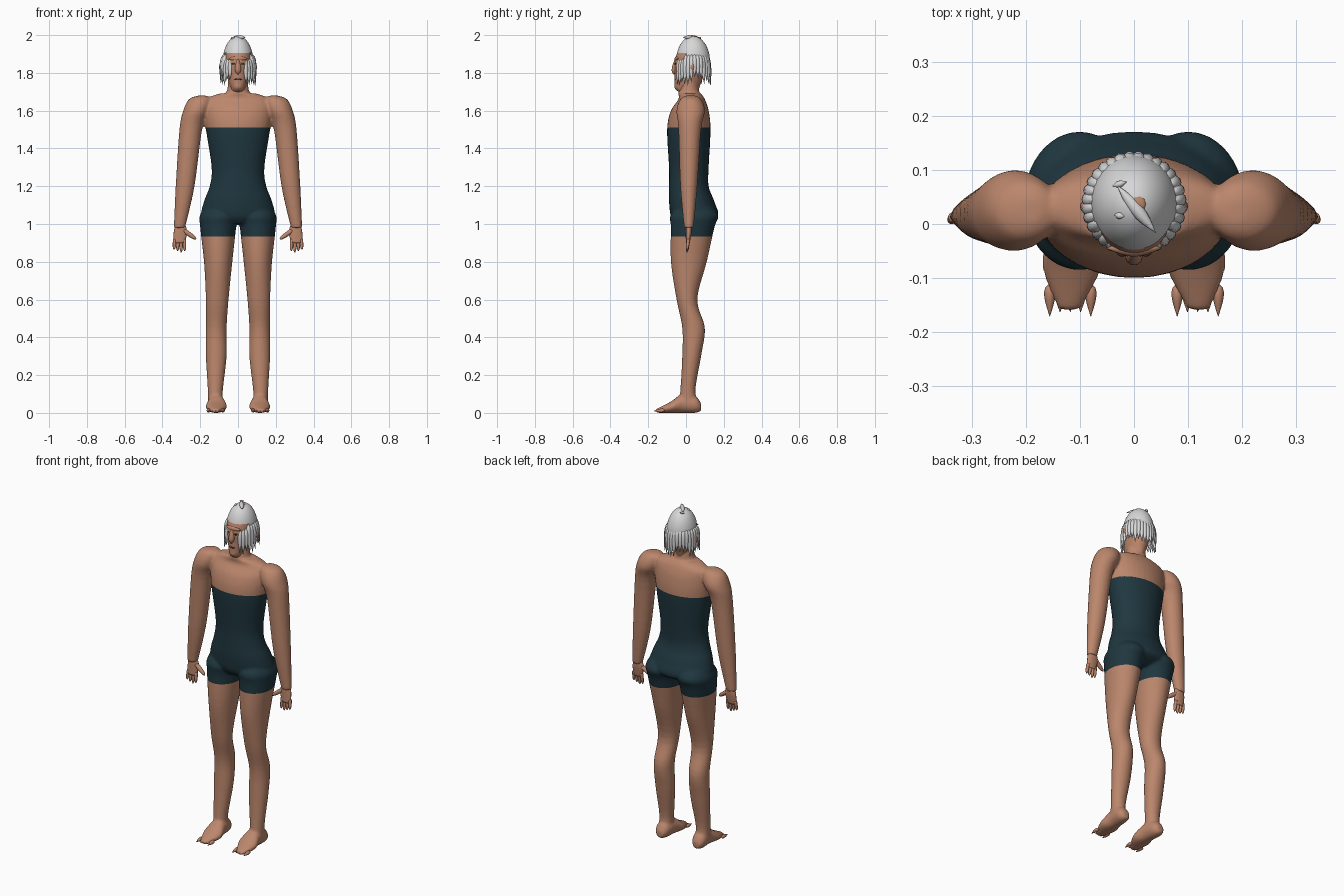
import bpy, bmesh, math, random
from mathutils import Matrix, Vector

random.seed(4)
if "Cube" in bpy.data.objects:
    bpy.data.objects.remove(bpy.data.objects["Cube"])


def material(name, red, green, blue):
    mat = bpy.data.materials.new(name)
    mat.use_nodes = True
    mat.diffuse_color = (red, green, blue, 1)
    shader = mat.node_tree.nodes["Principled BSDF"]
    shader.inputs["Base Color"].default_value = mat.diffuse_color
    shader.inputs["Roughness"].default_value = .8
    return mat


SKIN = material("skin", .5, .24, .15)
SUIT = material("dark teal cloth", .014, .038, .05)
HAIR = material("white hair", .68, .68, .68)
DARK = material("dark brown", .08, .035, .025)


def spline(rows, steps):
    """Catmull-Rom interpolation through rows of numbers."""
    smooth_rows = []
    for i, (start, end) in enumerate(zip(rows, rows[1:])):
        before = rows[max(i - 1, 0)]
        after = rows[min(i + 2, len(rows) - 1)]
        for step in range(steps):
            t = step / steps
            smooth_rows.append([
                b + t * (c - a + t * (2 * a - 5 * b + 4 * c - d + t * (3 * (b - c) + d - a))) / 2
                for a, b, c, d in zip(before, start, end, after)])
    return smooth_rows + [rows[-1]]


def circle(count):
    """Cosine and sine pairs around one turn."""
    angles = [math.tau * k / count for k in range(count)]
    return [(math.cos(angle), math.sin(angle)) for angle in angles]


def skin_rings(bm, rings):
    """Join rings of points into one closed tube."""
    loops = [[bm.verts.new(point) for point in ring] for ring in rings]
    faces = [bm.faces.new(loops[0]), bm.faces.new(loops[-1])]
    for lower, upper in zip(loops, loops[1:]):
        for k in range(len(lower)):
            faces.append(bm.faces.new((lower[k - 1], lower[k], upper[k], upper[k - 1])))
    bmesh.ops.recalc_face_normals(bm, faces=faces)


def loft(bm, rows, side=1, along_y=False):
    """Rows hold position along the axis, then the extents of an oval section."""
    rings = []
    for along, left, right, near, far in spline(rows, 5):
        ring = []
        for cos, sin in circle(32):
            across = side * (left + right + (right - left) * cos) / 2
            depth = (near + far + (far - near) * sin) / 2
            ring.append((across, along, depth) if along_y else (across, depth, along))
        rings.append(ring)
    skin_rings(bm, rings)


def loft_centred(bm, rows):
    loft(bm, [(z, -half, half, front, back) for z, half, front, back in rows])


def spindle(t):
    return math.sin(math.pi * t) + .05


def finger(t):
    return math.sqrt(1.05 - t ** 4)


def lock(t):
    return math.sin(math.pi * t ** .6) + .05


def taper(bm, start, end, radius, profile, samples=8):
    """Straight round piece whose radius follows a profile function."""
    start, end = Vector(start), Vector(end)
    direction = (end - start).normalized()
    u = direction.cross(Vector((0, 1, .1))).normalized()
    v = direction.cross(u)
    rings = []
    for i in range(samples + 1):
        t = i / samples
        centre, size = start.lerp(end, t), radius * profile(t)
        rings.append([centre + size * (u * cos + v * sin) for cos, sin in circle(10)])
    skin_rings(bm, rings)


def finish(bm, name, *materials):
    mesh = bpy.data.meshes.new(name)
    bm.to_mesh(mesh)
    bm.free()
    for mat in materials:
        mesh.materials.append(mat)
    mesh.polygons.foreach_set("use_smooth", [True] * len(mesh.polygons))
    ob = bpy.data.objects.new(name, mesh)
    bpy.context.collection.objects.link(ob)
    return ob


# Body: torso, arms, legs and feet fused into one skin
torso = [(1, .1, -.05, .1), (1.04, .19, -.08, .17), (1.12, .18, -.09, .15), (1.2, .15, -.09, .12),
         (1.3, .14, -.09, .12), (1.5, .17, -.1, .13), (1.6, .18, -.08, .12), (1.66, .17, -.04, .1),
         (1.69, .1, -.04, .08), (1.7, .06, -.04, .07), (1.8, .05, -.02, .06)]
leg = [(1.12, .05, .15, 0, .1), (1.05, 0, .2, -.08, .17), (.98, .01, .2, -.08, .15),
       (.8, .03, .18, -.08, .11), (.6, .05, .17, -.05, .06), (.45, .06, .17, -.02, .1),
       (.3, .06, .17, -.02, .08), (.12, .08, .16, -.03, .05), (.04, .08, .16, -.04, .07)]
foot = [(.08, .1, .14, .01, .05), (.05, .08, .16, 0, .09), (-.02, .07, .16, 0, .1),
        (-.08, .06, .17, 0, .06), (-.16, .1, .14, 0, .02)]
arm = [(1.68, .17, .21, 0, .05), (1.66, .14, .26, -.03, .08), (1.6, .15, .29, -.05, .1),
       (1.5, .19, .31, -.04, .08), (1.2, .23, .33, -.03, .06), (.98, .28, .34, -.01, .04)]
bm = bmesh.new()
loft_centred(bm, torso)
for side in (1, -1):
    loft(bm, leg, side)
    loft(bm, arm, side)
    loft(bm, foot, side, along_y=True)
body = finish(bm, "body", SKIN, SUIT)
fuse = body.modifiers.new("fuse", "REMESH")
fuse.mode, fuse.voxel_size = "VOXEL", .007
relax = body.modifiers.new("relax", "SMOOTH")
relax.factor, relax.iterations = .5, 5
depsgraph = bpy.context.evaluated_depsgraph_get()
fused = bpy.data.meshes.new_from_object(body.evaluated_get(depsgraph))
body.modifiers.clear()
body.data = fused

# Swimsuit: clean cuts at the hems, then colour between them, leaving out the arms
TOP, HEM = 1.51, .935
bm = bmesh.new()
bm.from_mesh(fused)
for height in (TOP, HEM):
    bmesh.ops.bisect_plane(bm, geom=bm.verts[:] + bm.edges[:] + bm.faces[:],
                           plane_co=(0, 0, height), plane_no=(0, 0, 1))
for face in bm.faces:
    centre = face.calc_center_median()
    inner_arm = min(.21, .18 + (TOP - centre.z) / 8)
    face.smooth = True
    face.material_index = int(HEM < centre.z < TOP and abs(centre.x) < inner_arm)
bm.to_mesh(fused)
bm.free()

# Hands and pointed toes
palm = [(1, .28, .33, 0, .03), (.96, .27, .34, 0, .03), (.9, .28, .34, 0, .02)]
for side, label in ((1, "left"), (-1, "right")):
    bm = bmesh.new()
    loft(bm, palm, side)
    for i in range(4):
        root = .284 + .017 * i
        tip = root + .002 * (i - 1)
        taper(bm, (side * root, .013, .92), (side * tip, .005, .85 + .007 * abs(i - 1)), .009, finger)
    taper(bm, (side * .285, .014, .965), (side * .222, .004, .92), .012, finger)
    finish(bm, label + "_hand", SKIN)
    bm = bmesh.new()
    for i in range(5):
        x = side * (.08 + .019 * i)
        reach = -.171 if i in (0, 4) else -.163
        taper(bm, (x, -.11, .014), (x, reach, .01), .01, lock)
    finish(bm, label + "_toes", SKIN)

# Head with nose, brow and ears
head = [(1.7, .04, -.04, .06), (1.72, .04, -.06, .07), (1.75, .05, -.06, .08), (1.8, .06, -.06, .1),
        (1.86, .07, -.06, .11), (1.92, .065, -.04, .11), (1.97, .03, 0, .07)]
bm = bmesh.new()
loft_centred(bm, head)
taper(bm, (0, -.064, 1.79), (0, -.05, 1.89), .016, lock)
taper(bm, (-.05, -.045, 1.875), (.05, -.045, 1.875), .015, spindle)
for side in (1, -1):
    taper(bm, (side * .088, .035, 1.86), (side * .088, .03, 1.8), .012, spindle)
finish(bm, "head", SKIN)

# Eyes and mouth
bm = bmesh.new()
for side in (1, -1):
    taper(bm, (side * .014, -.058, 1.848), (side * .034, -.052, 1.848), .005, spindle)
taper(bm, (-.02, -.056, 1.766), (.02, -.056, 1.766), .006, spindle)
finish(bm, "eyes_and_mouth", DARK)

# Hair cap: a dome cut away over the face and below the ears
HAIRLINE = 1.905
bm = bmesh.new()
dome = Matrix.Translation((0, .037, 1.86)) @ Matrix.Diagonal((.081, .09, .135, 1))
bmesh.ops.create_uvsphere(bm, u_segments=48, v_segments=32, radius=1, matrix=dome)
bmesh.ops.bisect_plane(bm, geom=bm.verts[:] + bm.edges[:] + bm.faces[:],
                       plane_co=(0, 0, HAIRLINE), plane_no=(0, 0, 1))
centres = [(face, face.calc_center_median()) for face in bm.faces]
opened = [face for face, c in centres if c.z < 1.8 or (c.z < HAIRLINE and c.y < 0)]
bmesh.ops.delete(bm, geom=opened, context="FACES")
finish(bm, "hair_cap", HAIR)

# Hanging locks around the sides and back
bm = bmesh.new()
COUNT = 28
for i in range(COUNT):
    angle = math.radians(-62 + 304 * i / (COUNT - 1))
    out = Vector((math.cos(angle), math.sin(angle), 0))
    root = Vector((0, .037, 1.88 if out.y < -.5 else 1.9)) + out * .075
    tip = Vector((0, .037, random.uniform(1.73, 1.78))) + out * .095
    taper(bm, root, tip, .014, lock)
finish(bm, "hair_locks", HAIR)

# Crown: small bare spot and a hair blade across it
bm = bmesh.new()
taper(bm, (.006, .037, 1.985), (.006, .037, 1.996), .016, finger)
finish(bm, "crown_spot", SKIN)
bm = bmesh.new()
taper(bm, (-.03, .07, 1.988), (.04, -.016, 1.988), .012, spindle)
taper(bm, (-.04, .07, 1.984), (-.014, .078, 1.986), .006, spindle)
taper(bm, (-.036, .017, 1.98), (-.018, .014, 1.988), .006, spindle)
finish(bm, "crown_tuft", HAIR)
